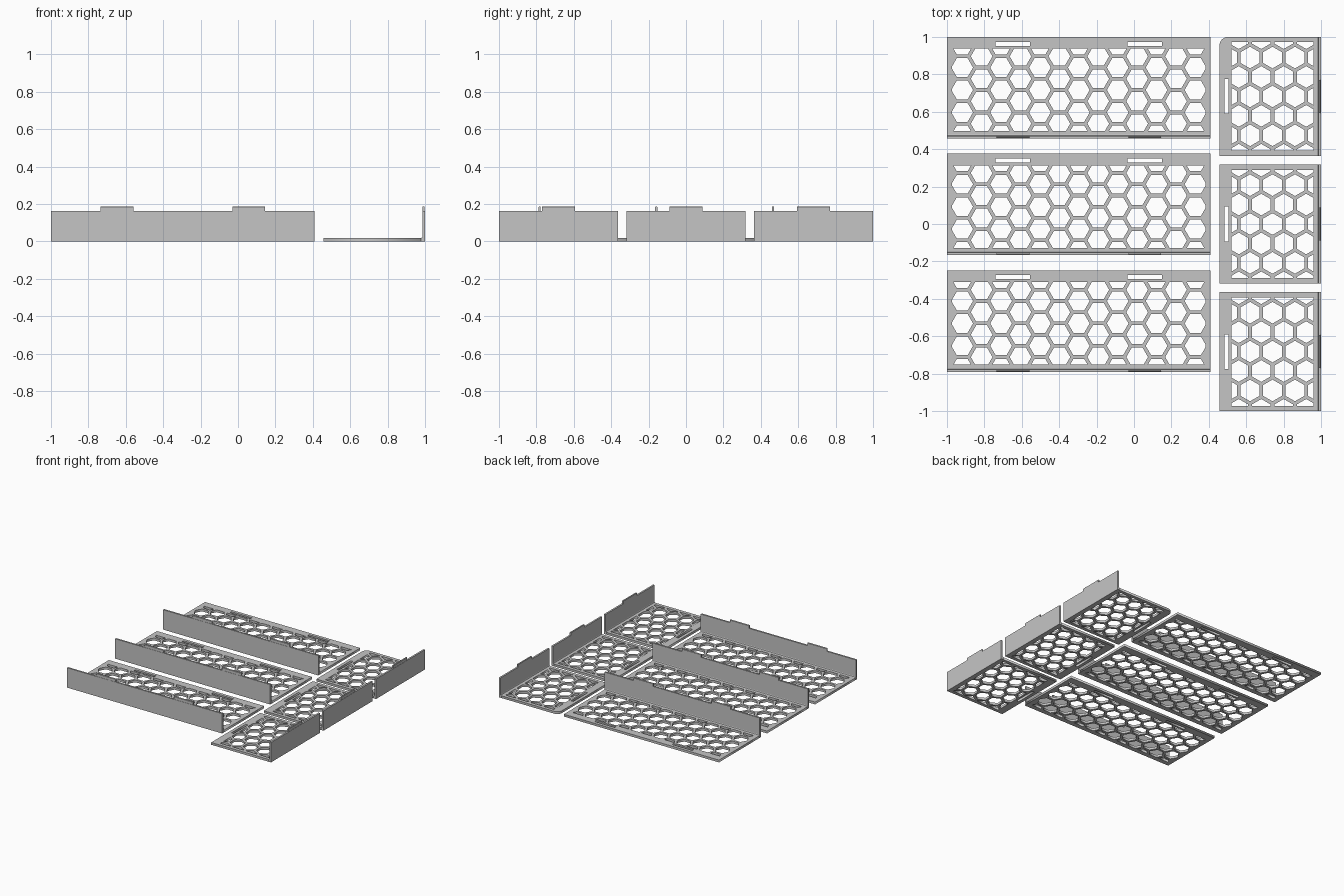
import bpy
import bmesh
from math import cos, sin, pi, radians
from mathutils import Matrix, Vector

cube = bpy.data.objects.get("Cube")
if cube:
    bpy.data.objects.remove(cube, do_unlink=True)

grey = bpy.data.materials.new("plain grey")
grey.use_nodes = True
grey.diffuse_color = (0.56, 0.56, 0.56, 1)
grey.node_tree.nodes["Principled BSDF"].inputs["Base Color"].default_value = grey.diffuse_color

# Shared sizes: u runs along the wall, v runs inward from the wall's outer face
DEPTH, PLATE, WALL, FILLET = 0.543, 0.019, 0.014, 0.008
WALL_TOP, TAB_TOP = 0.163, 0.187
V_MIN, V_MAX, END_MARGIN = 0.039, 0.48, 0.028
PITCH, HOLE_R = 0.12, 0.058
SLOT_MIN, SLOT_MAX, SLOT_HALF, TAB_HALF = 0.496, 0.517, 0.0925, 0.088


def rect(u0, v0, u1, v1):
    return [(u0, v0), (u1, v0), (u1, v1), (u0, v1)]


def clip(points, axis, limit, sign):
    """Keep the part of a polygon on one side of an axis-aligned line."""
    out = []
    for a, b in zip(points, points[1:] + points[:1]):
        da, db = sign * (limit - a[axis]), sign * (limit - b[axis])
        if da >= 0:
            out.append(a)
        if da * db < 0:
            out.append(tuple(Vector(a).lerp(Vector(b), da / (da - db))))
    return out


def hex_holes(half):
    """Honeycomb holes trimmed to the window of a panel."""
    edge, mid = half - END_MARGIN, (V_MIN + V_MAX) / 2
    step = PITCH * cos(pi / 6)
    columns = int(edge / step) + 1
    for i in range(-columns, columns + 1):
        for j in range(-3, 4):
            v = mid + PITCH * (j + (0.5 if i % 2 else 0))
            hole = [(i * step + HOLE_R * cos(k * pi / 3), v + HOLE_R * sin(k * pi / 3))
                    for k in range(6)]
            for axis, limit, sign in ((0, edge, 1), (0, -edge, -1), (1, V_MAX, 1), (1, V_MIN, -1)):
                hole = clip(hole, axis, limit, sign) if hole else hole
            if len(hole) > 2 and all(max(p[k] for p in hole) - min(p[k] for p in hole) > 0.012
                                     for k in (0, 1)):
                yield hole


def add_mesh(name, mesh, place):
    obj = bpy.data.objects.new(name, mesh)
    mesh.materials.clear()
    mesh.materials.append(grey)
    obj.matrix_world = place
    bpy.context.collection.objects.link(obj)


def plate(name, outlines, place):
    """Flat perforated plate from filled outlines."""
    curve = bpy.data.curves.new(name, "CURVE")
    curve.dimensions, curve.fill_mode, curve.extrude = "2D", "BOTH", PLATE / 2
    for points in outlines:
        spline = curve.splines.new("POLY")
        spline.points.add(len(points) - 1)
        for target, p in zip(spline.points, points):
            target.co = (p[0], p[1], 0, 1)
        spline.use_cyclic_u = True
    helper = bpy.data.objects.new(name + "_outline", curve)
    bpy.context.collection.objects.link(helper)
    graph = bpy.context.evaluated_depsgraph_get()
    mesh = bpy.data.meshes.new_from_object(helper.evaluated_get(graph))
    bpy.data.objects.remove(helper, do_unlink=True)
    add_mesh(name, mesh, place @ Matrix.Translation((0, 0, PLATE / 2)))


def extrusion(name, profile, u0, u1, place):
    """Sweep a (v, z) profile along u."""
    bm = bmesh.new()
    face = bm.faces.new([bm.verts.new((u0, v, z)) for v, z in profile])
    swept = bmesh.ops.extrude_face_region(bm, geom=[face])["geom"]
    bmesh.ops.translate(bm, vec=(u1 - u0, 0, 0),
                        verts=[g for g in swept if isinstance(g, bmesh.types.BMVert)])
    bmesh.ops.recalc_face_normals(bm, faces=bm.faces)
    mesh = bpy.data.meshes.new(name)
    bm.to_mesh(mesh)
    bm.free()
    add_mesh(name, mesh, place)


def panel(name, length, clip_centres, place, corner=0):
    half, foot = length / 2, WALL + FILLET
    outline = rect(-half, foot, half, DEPTH)
    if corner:
        outline[2:3] = [(half - corner + corner * cos(a * pi / 12),
                         DEPTH - corner + corner * sin(a * pi / 12)) for a in range(7)]
    slots = [rect(c - SLOT_HALF, SLOT_MIN, c + SLOT_HALF, SLOT_MAX) for c in clip_centres]
    plate(name + "_plate", [outline, *slots, *hex_holes(half)], place)
    # Upright wall with a small fillet at its foot
    extrusion(name + "_wall", [(0, 0), (foot, 0), (foot, PLATE), (WALL + FILLET * 0.3, PLATE + FILLET * 0.3),
                               (WALL, PLATE + FILLET), (WALL, WALL_TOP), (0, WALL_TOP)],
              -half, half, place)
    # Tabs with softened tops that match the slots
    inner, outer, soft = WALL, 0.002, 0.003
    tab = [(outer, WALL_TOP), (inner, WALL_TOP), (inner, TAB_TOP - soft), (inner - soft, TAB_TOP),
           (outer + soft, TAB_TOP), (outer, TAB_TOP - soft)]
    for n, c in enumerate(clip_centres):
        extrusion(f"{name}_tab_{n + 1}", tab, c - TAB_HALF, c + TAB_HALF, place)


# Three long panels with walls at the front
for n in range(3):
    panel(f"long_panel_{n + 1}", 1.41, (-0.3525, 0.3525),
          Matrix.Translation((-0.295, 0.457 - 0.624 * n, 0)))

# Three short panels with walls on the left side, the rear one with a rounded corner
for n in range(3):
    panel(f"short_panel_{n + 1}", 0.636, (0,),
          Matrix.Translation((1, 0.682 * (1 - n), 0)) @ Matrix.Rotation(radians(90), 4, "Z"),
          corner=0 if n else 0.045)
